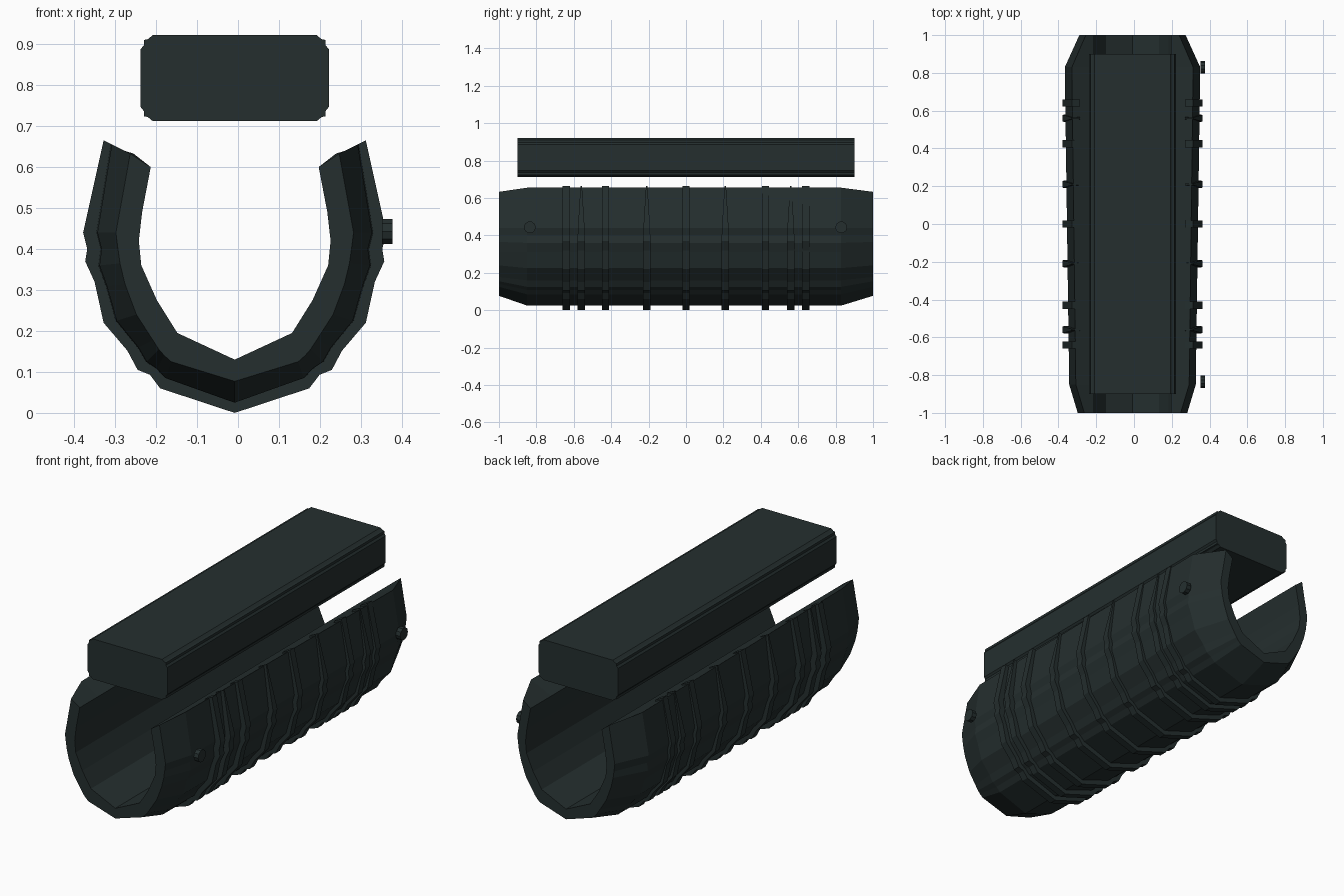
import bpy, bmesh, math
from mathutils import Matrix

if "Cube" in bpy.data.objects:
    bpy.data.objects.remove(bpy.data.objects["Cube"])

CX = -0.008  # symmetry plane of the shell and the bar

mat = bpy.data.materials.new("dark green grey")
mat.diffuse_color = (0.018, 0.028, 0.028, 1)
mat.use_nodes = True
mat.node_tree.nodes["Principled BSDF"].inputs["Base Color"].default_value = mat.diffuse_color

# Half profiles as (distance from symmetry plane, height), top lip to keel
RIB = [(.32, .665), (.37, .44), (.36, .40), (.365, .37), (.342, .32), (.32, .22),
       (.262, .152), (.237, .105), (.207, .093), (.182, .06), (0, 0)]
BODY = [(.30, .655), (.335, .44), (.325, .40), (.33, .36), (.312, .31), (.288, .225),
        (.235, .16), (.215, .125), (.19, .108), (.168, .085), (0, .025)]
END = [(.255, .633), (.29, .44), (.285, .40), (.28, .365), (.268, .315), (.24, .24),
       (.20, .178), (.185, .155), (.172, .14), (.155, .125), (0, .077)]
BORE = [(.205, .60), (.226, .49), (.234, .42), (.228, .36), (.19, .275), (.14, .195), (0, .13)]


def mirrored(half):
    """Open U line running from the right lip round the keel to the left lip."""
    return [(CX + d, z) for d, z in half] + [(CX - d, z) for d, z in half[-2::-1]]


def section(outer, inner, sx=1):
    """Closed U cross-section."""
    return mirrored([(d * sx, z) for d, z in outer]) + mirrored(inner)[::-1]


def loft(name, rings):
    """Skin closed rings of 3D points and cap both ends."""
    bm = bmesh.new()
    vs = [[bm.verts.new(p) for p in r] for r in rings]
    n = len(vs[0])
    for a, b in zip(vs, vs[1:]):
        for i in range(n):
            j = (i + 1) % n
            bm.faces.new((a[i], a[j], b[j], b[i]))
    bm.faces.new(vs[0][::-1])
    bm.faces.new(vs[-1])
    bmesh.ops.recalc_face_normals(bm, faces=bm.faces)
    return finish(name, bm)


def finish(name, bm):
    me = bpy.data.meshes.new(name)
    bm.to_mesh(me)
    bm.free()
    me.materials.append(mat)
    ob = bpy.data.objects.new(name, me)
    bpy.context.collection.objects.link(ob)
    return ob


# Shell: hollow U with chamfered ends, a little wider at the back
loft("shell", [[(x, y, z) for x, z in section(prof, BORE, sx)]
               for y, prof, sx in ((-1, END, 1), (-.85, BODY, 1),
                                   (.83, BODY, 1.07), (1, END, .97))])

# Ribs: raised bands; the tapered ones narrow towards the lips
ROOT = [((a + c) / 2, (b + d) / 2) for (a, b), (c, d) in zip(BODY, END)]
ribs = [(-.64, 0), (-.56, 1), (-.43, 0), (-.21, 1), (0, 0),
        (.21, 1), (.425, 0), (.56, 1), (.64, 0)]
for k, (yc, tapered) in enumerate(ribs):
    def half_width(z):
        t = max(0, (z - .42) / .245) if tapered else 0
        return .019 * (1 - .8 * t)
    sec = section(RIB, ROOT)
    loft(f"rib_{k + 1}", [[(x, yc + s * half_width(z), z) for x, z in sec] for s in (-1, 1)])

# Top bar: long box with stepped corners
corner = [(.20, .105), (.212, .095), (.222, .093), (.222, .08), (.23, .07)]
quarter = corner + [(x, -z) for x, z in corner[::-1]]
bar = [(CX + x, .817 + z) for x, z in quarter] + [(CX - x, .817 + z) for x, z in quarter[::-1]]
loft("top_bar", [[(x, y, z) for x, z in bar] for y in (-.9, .9)])

# Pins on the right side
for label, y in (("front", -.835), ("back", .83)):
    bm = bmesh.new()
    bmesh.ops.create_cone(bm, cap_ends=True, segments=10, radius1=.032, radius2=.032, depth=.026,
                          matrix=Matrix.Translation((.364, y, .443)) @ Matrix.Rotation(math.pi / 2, 4, 'Y'))
    finish(label + "_pin", bm)
